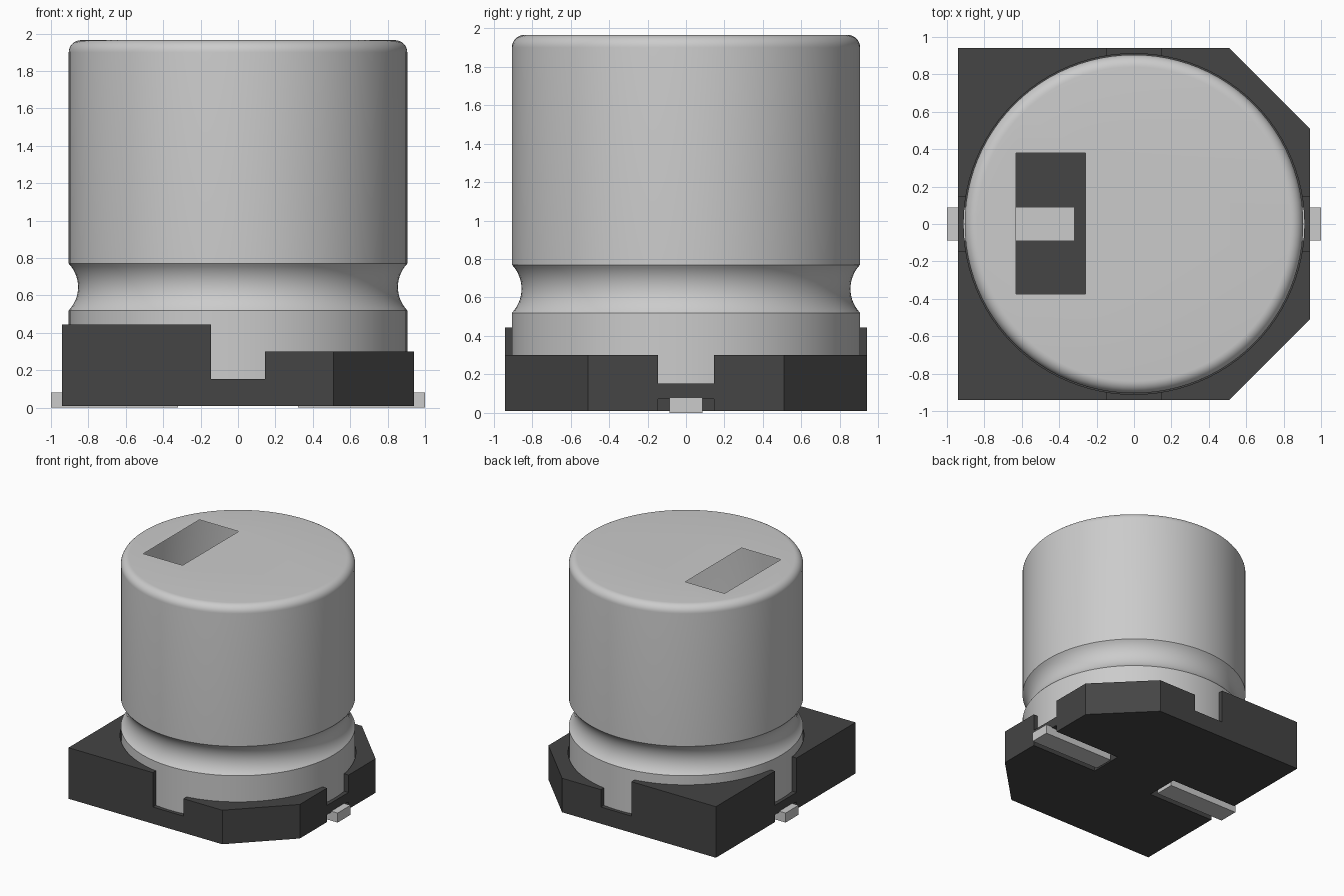
import bpy, bmesh, math
from mathutils import Matrix, Vector

cube = bpy.data.objects.get("Cube")
if cube:
    bpy.data.objects.remove(cube, do_unlink=True)


def material(name, value):
    m = bpy.data.materials.new(name)
    m.use_nodes = True
    colour = (value, value, value, 1)
    m.diffuse_color = colour
    m.node_tree.nodes["Principled BSDF"].inputs["Base Color"].default_value = colour
    return m


metal = material("light_metal", 0.60)
plastic = material("black_plastic", 0.058)


def make_object(name, bm, mat):
    mesh = bpy.data.meshes.new(name)
    bm.to_mesh(mesh)
    bm.free()
    ob = bpy.data.objects.new(name, mesh)
    bpy.context.collection.objects.link(ob)
    mesh.materials.append(mat)
    return ob


def prism(name, outline, z0, z1, mat):
    bm = bmesh.new()
    face = bm.faces.new([bm.verts.new((x, y, z0)) for x, y in outline])
    ext = bmesh.ops.extrude_face_region(bm, geom=[face])
    verts = [v for v in ext["geom"] if isinstance(v, bmesh.types.BMVert)]
    bmesh.ops.translate(bm, verts=verts, vec=(0, 0, z1 - z0))
    bmesh.ops.recalc_face_normals(bm, faces=bm.faces)
    return make_object(name, bm, mat)


def box(name, x0, x1, y0, y1, z0, z1, mat):
    return prism(name, [(x0, y0), (x1, y0), (x1, y1), (x0, y1)], z0, z1, mat)


def circle(r, n):
    return [(r * math.cos(2 * math.pi * i / n), r * math.sin(2 * math.pi * i / n)) for i in range(n)]


def activate(ob):
    bpy.ops.object.select_all(action='DESELECT')
    ob.select_set(True)
    bpy.context.view_layer.objects.active = ob


def cut(target, cutter):
    cutter.hide_render = True
    activate(target)
    mod = target.modifiers.new("cut", 'BOOLEAN')
    mod.operation = 'DIFFERENCE'
    mod.solver = 'EXACT'
    mod.object = cutter
    bpy.ops.object.modifier_apply(modifier=mod.name)
    bpy.data.objects.remove(cutter, do_unlink=True)


# Base: square plate with two chamfered corners, hollowed for the can
W, C, N = 0.94, 0.51, 0.145
SEG = 96
outline = [(-W, -W), (C, -W), (W, -C), (W, C), (C, W), (-W, W)]
base = prism("base", outline, 0.01, 0.445, plastic)
cut(base, box("step_cutter", 0, 1.2, -1.2, 1.2, 0.30, 0.6, plastic))
cut(base, prism("well_cutter", circle(0.911, SEG), 0.078, 0.7, plastic))
# Wall notches on all four sides
cut(base, box("notch_cutter_x", -1.2, 1.2, -N, N, 0.152, 0.65, plastic))
cut(base, box("notch_cutter_y", -N, N, -1.2, 1.2, 0.152, 0.66, plastic))
# Lead slots underneath
for s in (-1, 1):
    a, b = sorted((s * 0.295, s * 1.2))
    cut(base, box("slot_cutter", a, b, -N, N, -0.1, 0.072, plastic))
activate(base)
bpy.ops.object.shade_smooth_by_angle(angle=math.radians(30))

# Leads
for name, s in (("left_lead", 1), ("right_lead", -1)):
    a, b = sorted((s * 0.32, s * 1.0))
    box(name, a, b, -0.087, 0.087, 0.0, 0.081, metal)

# Can: lathed shell with a round groove and a filleted top rim
R, TOP, F = 0.905, 1.965, 0.065
profile = [(R, 0.10), (R, 0.52)]
gr = 0.18125
half = math.asin(0.125 / gr)
for i in range(1, 15):
    t = -half + 2 * half * i / 14
    profile.append((0.855 + gr - gr * math.cos(t), 0.645 + gr * math.sin(t)))
for i in range(9):
    t = math.pi / 2 * i / 8
    profile.append((R - F + F * math.cos(t), TOP - F + F * math.sin(t)))

bm = bmesh.new()
rings = [[bm.verts.new((x, y, z)) for x, y in circle(r, SEG)] for r, z in profile]
for low, high in zip(rings, rings[1:]):
    for i in range(SEG):
        j = (i + 1) % SEG
        bm.faces.new((low[i], low[j], high[j], high[i]))

# Flat top with a rectangular opening
hole = [bm.verts.new((x, y, TOP)) for x, y in
        ((-0.63, -0.375), (-0.26, -0.375), (-0.26, 0.38), (-0.63, 0.38))]
edges = [bm.edges.new((hole[i], hole[(i + 1) % 4])) for i in range(4)]
edges += [bm.edges.get((rings[-1][i], rings[-1][(i + 1) % SEG])) for i in range(SEG)]
bmesh.ops.triangle_fill(bm, edges=edges, use_beauty=True, normal=(0, 0, 1))
bm.normal_update()
for f in bm.faces:
    if abs(f.normal.z) > 0.999 and f.normal.z < 0:
        f.normal_flip()
can = make_object("can", bm, metal)
activate(can)
bpy.ops.object.shade_smooth_by_angle(angle=math.radians(30))
bpy.ops.object.select_all(action='DESELECT')
